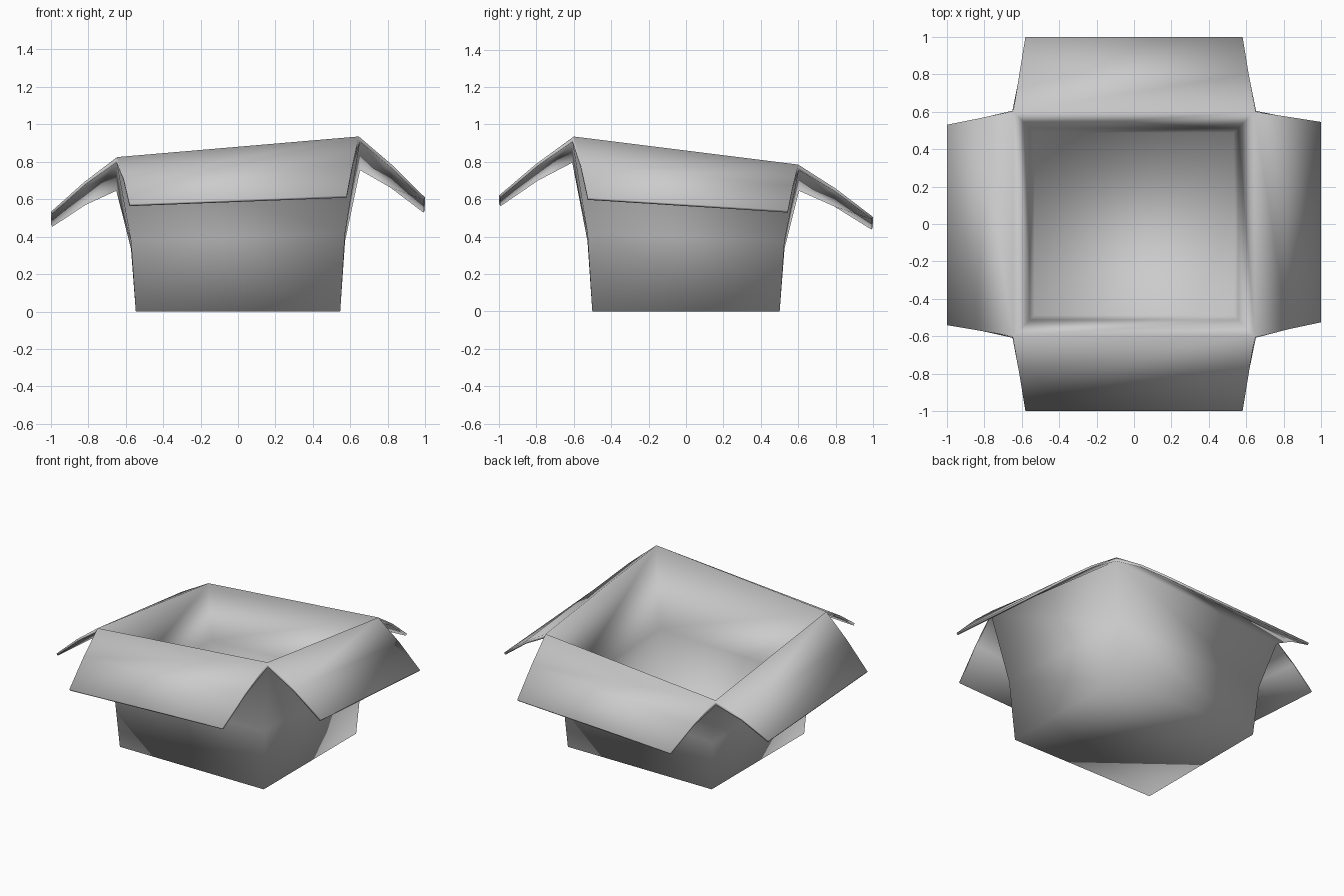
import bpy, bmesh
from mathutils import Vector

if "Cube" in bpy.data.objects:
    bpy.data.objects.remove(bpy.data.objects["Cube"])

THICK = 0.015
CORNERS = [(-1, -1), (1, -1), (1, 1), (-1, 1)]

bm = bmesh.new()


def ring(x, y, z, tilt_x=0.0, tilt_y=0.0):
    """Rectangular loop of four corners lying in a tilted plane."""
    return [bm.verts.new((x * sx, y * sy, z + tilt_x * sx + tilt_y * sy))
            for sx, sy in CORNERS]


# Inside surface: floor, upright lower walls, flared upper walls
floor = ring(0.532, 0.487, THICK)
crease = ring(0.557, 0.512, 0.38, 0.02, -0.02)
rim = ring(0.645, 0.60, 0.805, 0.055, -0.075)
bm.faces.new(floor)
for low, high in ((floor, crease), (crease, rim)):
    for i in range(4):
        j = (i + 1) % 4
        bm.faces.new((low[j], low[i], high[i], high[j]))

# Folded-out flaps: outer edge of each, front, right, back, left
TIPS = [
    ((-0.58, -1, 0.575), (0.58, -1, 0.62)),
    ((1, -0.525, 0.608), (1, 0.545, 0.54)),
    ((0.58, 1, 0.505), (-0.58, 1, 0.45)),
    ((-1, 0.53, 0.465), (-1, -0.54, 0.532)),
]
for i, tip in enumerate(TIPS):
    a, b = rim[i], rim[(i + 1) % 4]
    lift = Vector((0, 0, 0.012))
    mid = [bm.verts.new((v.co + Vector(t)) / 2 + lift) for v, t in zip((a, b), tip)]
    end = [bm.verts.new(t) for t in tip]
    bm.faces.new((b, a, mid[0], mid[1]))
    bm.faces.new((mid[1], mid[0], end[0], end[1]))

mesh = bpy.data.meshes.new("open_box")
bm.to_mesh(mesh)
bm.free()
box = bpy.data.objects.new("open_box", mesh)
bpy.context.collection.objects.link(box)
for p in mesh.polygons:
    p.use_smooth = True

# Card thickness goes to the outside and underside
card = box.modifiers.new("card_thickness", 'SOLIDIFY')
card.thickness = THICK
card.offset = -1
card.use_even_offset = True
